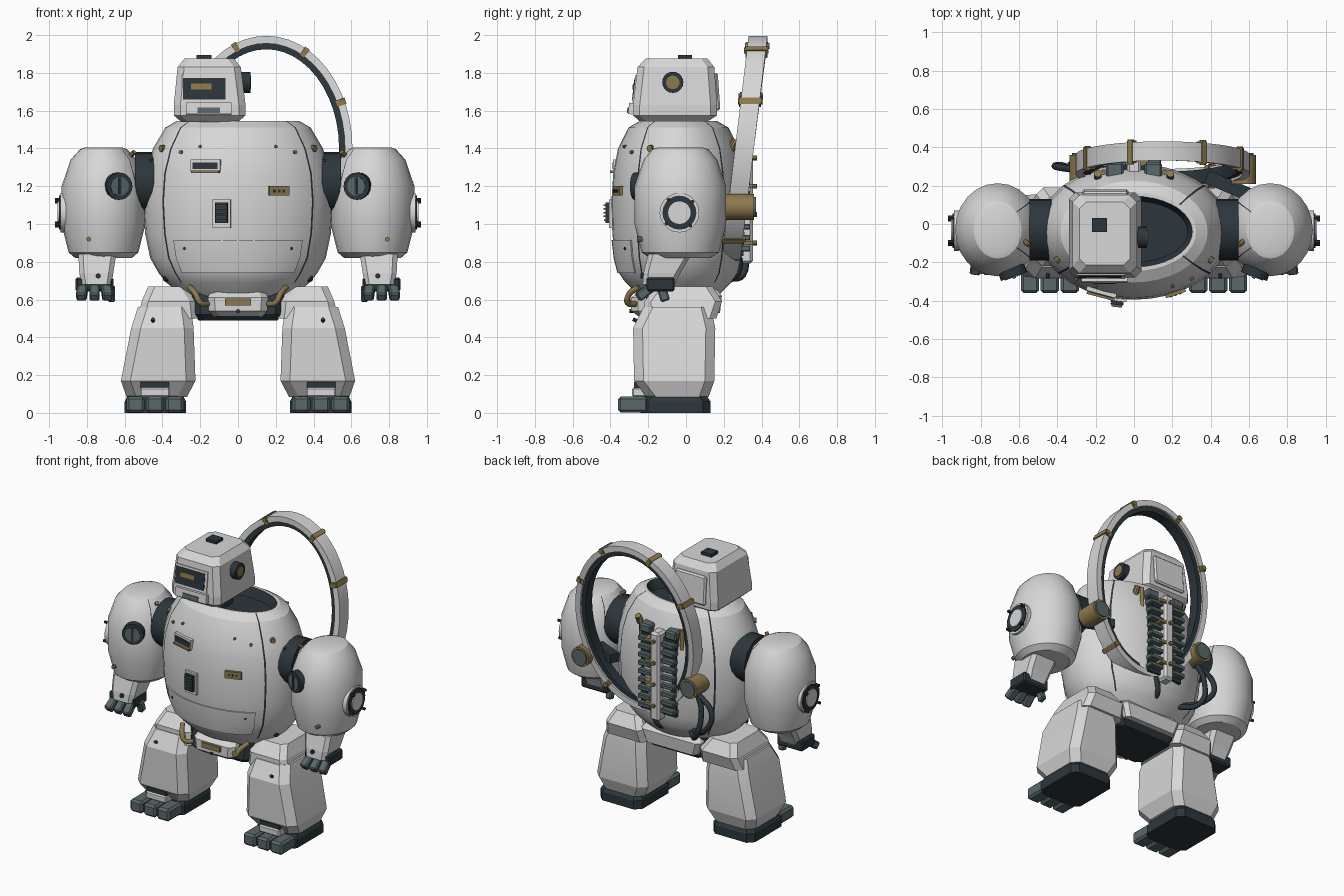
import bpy, bmesh
from math import sin, cos, pi, radians, asin, atan2, sqrt
from mathutils import Vector, Euler

cube = bpy.data.objects.get("Cube")
if cube:
    bpy.data.objects.remove(cube, do_unlink=True)


def material(name, rgb):
    m = bpy.data.materials.new(name)
    m.use_nodes = True
    m.diffuse_color = (*rgb, 1)
    m.node_tree.nodes["Principled BSDF"].inputs["Base Color"].default_value = (*rgb, 1)
    return m


WHITE = material("shell white", (0.68, 0.68, 0.68))
DARK = material("dark joint", (0.025, 0.037, 0.045))
SLATE = material("slate grey", (0.1, 0.14, 0.145))
BRASS = material("brass", (0.27, 0.19, 0.075))


def finish(bm, name, mats, bevel=0):
    bmesh.ops.recalc_face_normals(bm, faces=bm.faces)
    me = bpy.data.meshes.new(name)
    bm.to_mesh(me)
    bm.free()
    for m in mats:
        me.materials.append(m)
    ob = bpy.data.objects.new(name, me)
    bpy.context.collection.objects.link(ob)
    if bevel:
        mod = ob.modifiers.new("chamfer", "BEVEL")
        mod.width, mod.segments = bevel, 1
    return ob


def smooth(ob, angle=28):
    bpy.ops.object.select_all(action="DESELECT")
    ob.select_set(True)
    bpy.context.view_layer.objects.active = ob
    bpy.ops.object.shade_smooth_by_angle(angle=radians(angle))


def loft(name, rings, mats, rule=None, wrap=False):
    bm = bmesh.new()
    vs = [[bm.verts.new(p) for p in r] for r in rings]
    n, k = len(rings), len(rings[0])
    for i in range(n if wrap else n - 1):
        for j in range(k):
            a, b, h = vs[i], vs[(i + 1) % n], (j + 1) % k
            f = bm.faces.new((a[j], a[h], b[h], b[j]))
            f.material_index = rule(i, j) if rule else 0
    if not wrap:
        bm.faces.new(vs[0])
        bm.faces.new(vs[-1]).material_index = rule(n - 1, -1) if rule else 0
    return finish(bm, name, mats)


def tapered(name, sections, mat, s=1, c=0.035):
    """Chamfered block through sections (z, x0, x1, y0, y1)."""
    rings = []
    for z, x0, x1, y0, y1 in sections:
        pts = [(x0 + c, y0), (x1 - c, y0), (x1, y0 + c), (x1, y1 - c),
               (x1 - c, y1), (x0 + c, y1), (x0, y1 - c), (x0, y0 + c)]
        rings.append([(s * x, y, z) for x, y in pts])
    return loft(name, rings, [mat])


def box(name, at, size, mat, rot=(0, 0, 0), bevel=0):
    bm = bmesh.new()
    bmesh.ops.create_cube(bm, size=1)
    bmesh.ops.scale(bm, vec=size, verts=bm.verts)
    ob = finish(bm, name, [mat], bevel)
    ob.location, ob.rotation_euler = at, rot
    return ob


def disc(name, at, axis, r, depth, mat, r2=None, sides=20):
    bm = bmesh.new()
    bmesh.ops.create_cone(bm, cap_ends=True, segments=sides, radius1=r,
                          radius2=r if r2 is None else r2, depth=depth)
    ob = finish(bm, name, [mat])
    ob.location = at
    ob.rotation_euler = Vector(axis).to_track_quat("Z", "Y").to_euler()
    smooth(ob)
    return ob


def hose(name, pts, r, mat):
    cu = bpy.data.curves.new(name, "CURVE")
    cu.dimensions, cu.bevel_depth, cu.bevel_resolution, cu.use_fill_caps = "3D", r, 2, True
    sp = cu.splines.new("BEZIER")
    sp.bezier_points.add(len(pts) - 1)
    for bp, p in zip(sp.bezier_points, pts):
        bp.co, bp.handle_left_type, bp.handle_right_type = p, "AUTO", "AUTO"
    cu.resolution_u = 6
    cu.materials.append(mat)
    ob = bpy.data.objects.new(name, cu)
    bpy.context.collection.objects.link(ob)


# Torso: elliptical shell (z, rx, ry) with narrow dark seam columns
YC = -0.04
TORSO = [(0.62, 0.29, 0.21), (0.69, 0.38, 0.28), (0.74, 0.42, 0.315), (0.82, 0.465, 0.335),
         (0.95, 0.492, 0.35), (1.12, 0.503, 0.355), (1.27, 0.49, 0.345), (1.4, 0.45, 0.32),
         (1.51, 0.385, 0.265), (1.545, 0.325, 0.205), (1.545, 0.305, 0.185), (1.48, 0.28, 0.16)]


def ellipse(z, rx, ry, angles, cx=0, cy=YC):
    return [(cx + rx * sin(a), cy - ry * cos(a), z) for a in angles]


def seamed(step, seams):
    degs = [(d, 0) for d in range(0, 360, step)] + [(s - 0.8, 1) for s in seams] + [(s + 0.8, 0) for s in seams]
    degs.sort()
    return [radians(d) for d, _ in degs], [m for _, m in degs]


ang, dark = seamed(10, (52, 133, 227, 308))
smooth(loft("torso", [ellipse(*p, ang) for p in TORSO], [WHITE, DARK],
            lambda i, j: 1 if i > 9 or (j >= 0 and dark[j] and 0 < i < 9) else 0))


def surface(x, z):
    """Point on the torso front and its yaw."""
    for (z0, a0, b0), (z1, a1, b1) in zip(TORSO, TORSO[1:9]):
        if z <= z1:
            break
    t = (z - z0) / (z1 - z0)
    rx, ry = a0 + (a1 - a0) * t, b0 + (b1 - b0) * t
    a = asin(max(-1, min(1, x / rx)))
    return Vector((x, YC - ry * cos(a), z)), atan2(sin(a) / rx, cos(a) / ry)


def chest(name, x, z, w, h, out, mat):
    p, yaw = surface(x, z)
    n = Vector((sin(yaw), -cos(yaw), 0))
    return box(name, p + n * (out / 2 - 0.015), (w, out + 0.03, h), mat, (0, 0, yaw))


# Chest details
flap = [radians(d) for d in range(-44, 45, 4)]
outer = [ellipse(z, rx + 0.008, ry + 0.008, flap) for z, rx, ry in TORSO[2:4] + [(0.915, 0.485, 0.346)]]
inner = [ellipse(z, rx - 0.02, ry - 0.02, flap) for z, rx, ry in TORSO[2:4] + [(0.915, 0.485, 0.346)]]
smooth(loft("lower_flap", [o + i[::-1] for o, i in zip(outer, inner)], [WHITE]))
chest("chest_slot_frame", -0.17, 1.31, 0.16, 0.065, 0.012, WHITE)
chest("chest_slot", -0.17, 1.308, 0.135, 0.036, 0.017, DARK)
chest("chest_slot_lip", -0.17, 1.277, 0.15, 0.012, 0.022, BRASS)
chest("chest_tag", 0.215, 1.175, 0.11, 0.05, 0.014, BRASS)
for k in range(3):
    chest("tag_hole", 0.19 + 0.023 * k, 1.175, 0.012, 0.014, 0.018, DARK)
chest("vent_frame", -0.085, 1.055, 0.095, 0.15, 0.015, WHITE)
chest("vent", -0.085, 1.06, 0.066, 0.11, 0.035, DARK)
for k in range(5):
    chest("vent_slat", -0.085, 1.02 + 0.02 * k, 0.056, 0.008, 0.045, SLATE)
for s in (-1, 1):
    for x, z, r in ((0.4, 1.4, 0.018), (0.455, 1.33, 0.016), (0.38, 0.71, 0.014),
                    (0.2, 1.41, 0.008), (0.28, 0.87, 0.008), (0.3, 1.38, 0.01)):
        p, yaw = surface(s * x, z)
        disc("torso_bolt", p, (sin(yaw), -cos(yaw), 0), r, 0.025, BRASS if z > 1.35 else DARK, sides=8)

# Head, set towards the right shoulder
HX = -0.15
disc("neck", (HX, -0.05, 1.51), (0, 0, 1), 0.12, 0.09, DARK)
tapered("head", [(1.54, -0.3, 0, -0.24, 0.11), (1.575, -0.34, 0.04, -0.28, 0.165),
                 (1.63, -0.34, 0.04, -0.28, 0.165), (1.83, -0.32, 0.015, -0.257, 0.15),
                 (1.875, -0.285, -0.02, -0.215, 0.115)], WHITE)
LEAN = (-0.115, 0, 0)


def face(name, x, z, w, h, out, mat):
    box(name, (x, -0.28 + (z - 1.63) * 0.115 - out / 2 + 0.01, z), (w, out + 0.02, h), mat, LEAN)


face("visor_frame", -0.172, 1.715, 0.25, 0.145, 0.006, WHITE)
face("visor", -0.178, 1.715, 0.225, 0.115, 0.009, DARK)
face("visor_light", -0.195, 1.727, 0.11, 0.032, 0.014, BRASS)
face("chin_plate", -0.155, 1.61, 0.24, 0.06, 0.022, WHITE)
face("mouth_slot", -0.155, 1.6, 0.12, 0.028, 0.028, SLATE)
box("crown_hatch", (-0.18, -0.005, 1.88), (0.08, 0.075, 0.03), DARK)
box("nape_plate", (HX, 0.16, 1.7), (0.24, 0.03, 0.2), WHITE, (0.07, 0, 0), 0.01)
disc("ear_gauge", (0.035, -0.07, 1.75), (1, 0, 0), 0.056, 0.06, DARK)
disc("ear_lens", (0.045, -0.07, 1.75), (1, 0, 0), 0.036, 0.05, BRASS)

# Arms and legs, mirrored
POD = [(0.82, 0.15, 0.16), (0.85, 0.185, 0.205), (1.0, 0.222, 0.243), (1.2, 0.222, 0.243),
       (1.34, 0.175, 0.195), (1.395, 0.125, 0.15), (1.405, 0.1, 0.12)]
for s, side in ((1, "left_"), (-1, "right_")):
    disc(side + "shoulder_joint", (s * 0.48, -0.03, 1.22), (1, 0, 0), 0.16, 0.13, DARK)
    pod_ang, pod_dark = seamed(15, (-s * 52 % 360, -s * 128 % 360))
    smooth(loft(side + "arm_pod", [ellipse(*p, pod_ang, s * 0.712, -0.03) for p in POD], [WHITE, DARK],
                lambda i, j: 1 if j >= 0 and pod_dark[j] and 2 < i < 5 else 0), 24)
    ax = Vector((-s * 0.35, -1, 0)).normalized()
    port = Vector((s * 0.635, -0.25, 1.2))
    disc(side + "arm_port", port, ax, 0.072, 0.05, DARK)
    disc(side + "arm_port_glass", port + ax * 0.005, ax, 0.05, 0.05, SLATE)
    box(side + "arm_port_bar", port + ax * 0.03, (0.016, 0.012, 0.09), DARK, (0, 0, -s * 0.34))
    disc(side + "elbow_collar", (s * 0.925, -0.035, 1.06), (s, 0, 0), 0.105, 0.03, WHITE)
    disc(side + "elbow_ring", (s * 0.93, -0.035, 1.06), (s, 0, 0), 0.09, 0.035, DARK)
    disc(side + "elbow_cap", (s * 0.94, -0.035, 1.06), (s, 0, 0), 0.06, 0.03, WHITE)
    for k in range(4):
        t = pi / 2 * k + 0.7
        disc(side + "elbow_bolt", (s * 0.955, -0.035 + 0.09 * cos(t), 1.06 + 0.09 * sin(t)), (s, 0, 0),
             0.01, 0.03, DARK, sides=8)
    disc(side + "pod_bolt", (s * 0.79, -0.245, 0.92), (0, -1, 0), 0.013, 0.03, BRASS, sides=8)
    disc(side + "pod_top_bolt", (s * 0.56, -0.1, 1.37), (-s, -1, 1), 0.013, 0.04, BRASS, sides=8)
    tapered(side + "forearm", [(0.68, 0.67, 0.83, -0.23, -0.06), (0.74, 0.66, 0.84, -0.225, -0.03),
                               (0.84, 0.645, 0.845, -0.2, 0.03)], WHITE, s, 0.025)
    disc(side + "wrist_bolt", (s * 0.74, -0.23, 0.725), (0, -1, 0), 0.014, 0.02, DARK, sides=8)
    box(side + "palm", (s * 0.76, -0.135, 0.68), (0.2, 0.15, 0.075), DARK, bevel=0.01)
    for k in range(3):
        box(side + "finger", (s * (0.695 + 0.065 * k), -0.21, 0.645), (0.055, 0.115, 0.05), SLATE,
            (0.65, 0, s * 0.12 * (k - 1)), 0.008)
    box(side + "thumb", (s * 0.67, -0.12, 0.63), (0.04, 0.05, 0.08), SLATE, (0.3, 0, 0), 0.008)

    # Leg, hip block and foot
    tapered(side + "hip", [(0.5, 0.21, 0.53, -0.22, 0.16), (0.59, 0.22, 0.51, -0.22, 0.19),
                           (0.67, 0.27, 0.475, -0.16, 0.14)], WHITE, s)
    smooth(tapered(side + "leg", [(0.085, 0.27, 0.59, -0.21, 0.12), (0.17, 0.225, 0.62, -0.275, 0.15),
                                  (0.45, 0.235, 0.565, -0.28, 0.155), (0.56, 0.25, 0.53, -0.225, 0.13)],
                   WHITE, s, 0.05), 15)
    disc(side + "leg_bolt", (s * 0.45, -0.267, 0.49), (0, -1, 0.5), 0.01, 0.03, DARK, sides=8)
    tapered(side + "sole", [(0, 0.275, 0.6, -0.24, 0.13), (0.06, 0.275, 0.6, -0.24, 0.13),
                            (0.09, 0.29, 0.585, -0.22, 0.11)], DARK, s, 0.04)
    box(side + "ankle_gap", (s * 0.44, -0.25, 0.148), (0.15, 0.05, 0.03), DARK)
    box(side + "ankle_plate", (s * 0.44, -0.245, 0.11), (0.16, 0.08, 0.05), WHITE, bevel=0.008)
    for k in range(3):
        box(side + "toe", (s * (0.335 + 0.104 * k), -0.28, 0.045), (0.096, 0.16, 0.085), SLATE, bevel=0.014)

    # Belt hose and back fittings
    hose(side + "belt_hose", [(s * x, y, z) for x, y, z in
         ((0.16, -0.27, 0.575), (0.2, -0.31, 0.585), (0.225, -0.3, 0.63), (0.255, -0.25, 0.665))], 0.016, BRASS)
    disc(side + "back_port", (s * 0.19, 0.25, 1.42), (0, 0.5, 1), 0.02, 0.06, BRASS, sides=10)
    box(side + "pack_lug", (s * 0.1, 0.27, 1.4), (0.09, 0.1, 0.06), SLATE, bevel=0.01)
    box(side + "pack_rail", (s * 0.085, 0.27, 1.1), (0.1, 0.07, 0.54), DARK)
    for k in range(9):
        box(side + "pack_fin", (s * 0.09, 0.305, 0.87 + 0.058 * k), (0.1, 0.07, 0.03), SLATE, bevel=0.005)
    hose(side + "pack_pipe", [(s * 0.16, 0.27, z) for z in (1.3, 1.37, 1.44)], 0.014, BRASS)

# Pelvis
tapered("pelvis_core", [(0.49, -0.21, 0.21, -0.2, 0.12), (0.52, -0.23, 0.23, -0.23, 0.14),
                        (0.66, -0.25, 0.25, -0.2, 0.14)], DARK)
tapered("pelvis_front", [(0.51, -0.13, 0.13, -0.25, -0.1), (0.54, -0.155, 0.155, -0.29, -0.1),
                         (0.61, -0.16, 0.16, -0.29, -0.1), (0.655, -0.14, 0.14, -0.24, -0.1)], WHITE)
tapered("pelvis_back", [(0.53, -0.2, 0.2, 0.08, 0.18), (0.62, -0.23, 0.23, 0.08, 0.19),
                        (0.66, -0.2, 0.2, 0.08, 0.16)], WHITE, 1, 0.025)
box("belt_plate", (0, -0.29, 0.587), (0.14, 0.03, 0.036), BRASS)
disc("belt_bolt", (0, -0.288, 0.54), (0, -1, 0), 0.01, 0.02, DARK, sides=8)

# Back pack spine
box("pack_spine", (0, 0.3, 1.1), (0.075, 0.11, 0.62), WHITE, bevel=0.015)
for z in (0.9, 1.05, 1.2, 1.35):
    disc("spine_bolt", (0, 0.355, z), (0, 1, 0), 0.013, 0.04, BRASS, sides=8)
    box("spine_clip", (0.05, 0.33, z), (0.05, 0.05, 0.02), BRASS)


# Great hoop: leaning ellipse with white shell, dark lining and brass clamps
def hoop_section(t, top, low, w):
    n = Vector((sin(t) / 0.45, 0, cos(t) / 0.59)).normalized()
    z = 1.4 + 0.59 * cos(t)
    c = Vector((0.15 + 0.45 * sin(t), 0.285 + 0.122 * (z - 1.2), z))
    y = Vector((0, w, 0))
    return [c + n * top - y, c + n * top + y, c + n * low + y, c + n * low - y]


def hoop(name, t0, t1, steps, dims, mat, wrap=False):
    rings = [hoop_section(radians(t0 + (t1 - t0) * k / steps), *dims) for k in range(steps + (not wrap))]
    return loft(name, rings, [mat], wrap=wrap)


smooth(hoop("hoop_shell", 0, 360, 48, (0.006, -0.034, 0.05), WHITE, True))
smooth(hoop("hoop_lining", 0, 360, 48, (-0.03, -0.065, 0.036), DARK, True))
for t in (-62, -22, 28, 65, 145, 215):
    hoop("hoop_clamp", t - 1.8, t + 1.8, 1, (0.012, -0.042, 0.058), BRASS)
    m = sum(hoop_section(radians(t), 0.012, -0.02, 0.05), Vector()) / 4
    disc("hoop_clamp_bolt", m, (0, 1, 0), 0.016, 0.13, BRASS, sides=8)
for x in (-0.27, 0.57):
    disc("hoop_pivot", (x, 0.285, 1.09), (0, 1, 0), 0.068, 0.15, BRASS)
    disc("hoop_pivot_cap", (x, 0.29, 1.09), (0, 1, 0), 0.054, 0.16, SLATE)
    d = 1 if x > 0 else -1
    box("hoop_bracket", (x - d * 0.08, 0.2, 1.09), (0.24, 0.07, 0.06), DARK, (0, 0, -d * 0.4))

# Loose dark hoses under the right pivot
for a, b in ((-0.41, 0.8), (-0.33, 0.73)):
    hose("back_hose", [(-0.28, 0.28, 1.04), (a, 0.3, 0.93), (a + 0.05, 0.3, b), (-0.18, 0.2, 0.72)], 0.018, DARK)
hose("waist_hose", [(0.06, 0.28, 0.82), (0.03, 0.27, 0.74), (0, 0.17, 0.68)], 0.02, DARK)
